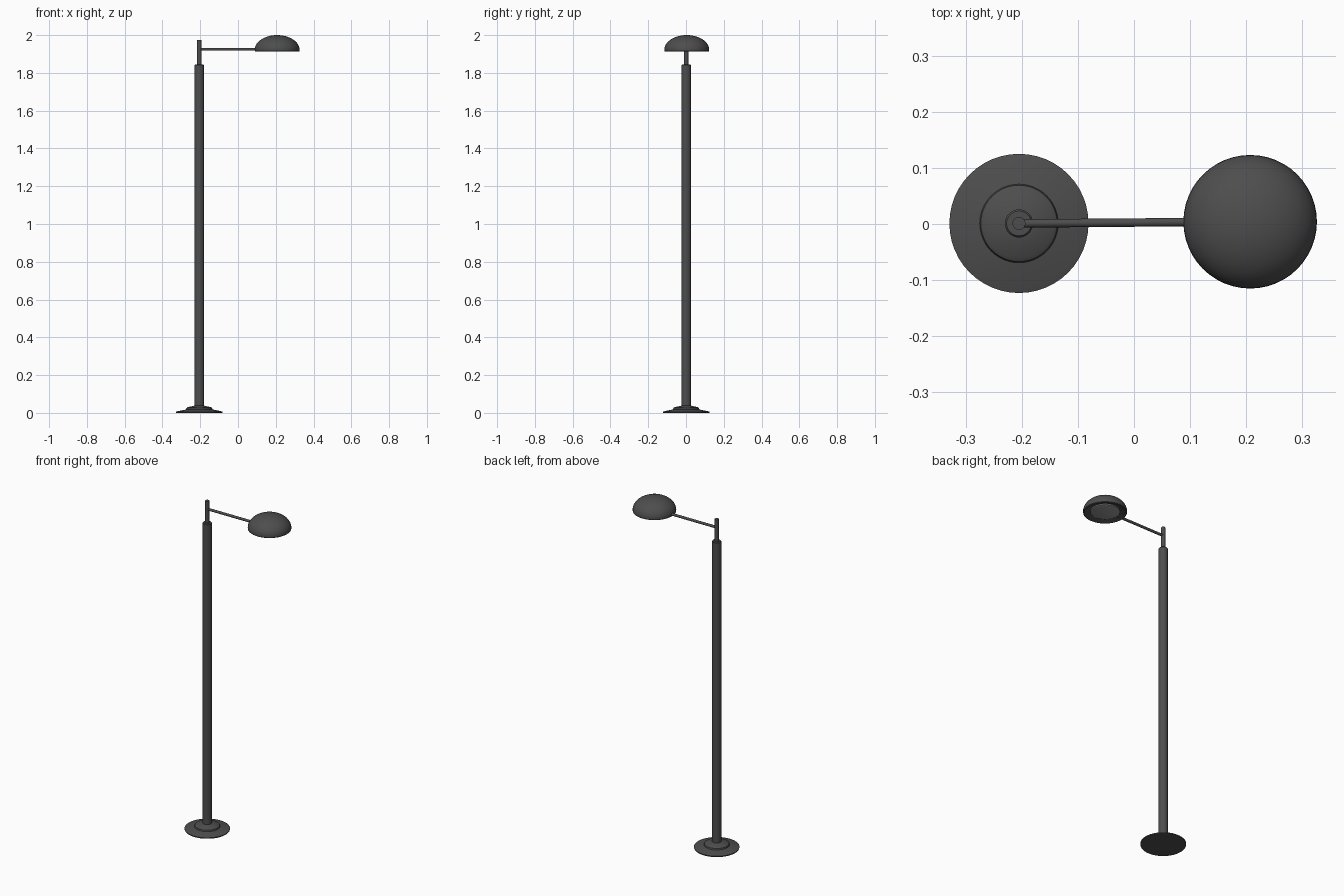
import bpy, bmesh, math
from mathutils import Vector

if "Cube" in bpy.data.objects:
    bpy.data.objects.remove(bpy.data.objects["Cube"])


def material(name, v):
    m = bpy.data.materials.new(name)
    m.diffuse_color = (v, v, v, 1)
    m.use_nodes = True
    m.node_tree.nodes["Principled BSDF"].inputs["Base Color"].default_value = m.diffuse_color
    return m


DARK = material("dark_metal", 0.075)
LENS = material("lens_grey", 0.3)
POST_X, HEAD_X, HEAD_Y = -0.205, 0.207, 0.004


def finish(obj, mat, angle=35):
    obj.data.materials.append(mat)
    bpy.ops.object.select_all(action='DESELECT')
    obj.select_set(True)
    bpy.context.view_layer.objects.active = obj
    bpy.ops.object.shade_smooth_by_angle(angle=math.radians(angle))
    return obj


def lathe(name, profile, x, y, mat, steps=48, angle=35):
    """Spin a (radius, z) profile around a vertical axis."""
    bm = bmesh.new()
    vs = [bm.verts.new((r, 0, z)) for r, z in profile]
    edges = [bm.edges.new(p) for p in zip(vs, vs[1:])]
    bmesh.ops.spin(bm, geom=vs + edges, cent=(0, 0, 0), axis=(0, 0, 1),
                   angle=math.tau, steps=steps, use_merge=False)
    bmesh.ops.remove_doubles(bm, verts=bm.verts, dist=1e-5)
    bmesh.ops.recalc_face_normals(bm, faces=bm.faces)
    me = bpy.data.meshes.new(name)
    bm.to_mesh(me)
    bm.free()
    obj = bpy.data.objects.new(name, me)
    obj.location = (x, y, 0)
    bpy.context.collection.objects.link(obj)
    return finish(obj, mat, angle)


def rod(name, a, b, radius, mat):
    a, b = Vector(a), Vector(b)
    bpy.ops.mesh.primitive_cylinder_add(vertices=24, radius=radius,
                                        depth=(b - a).length, location=(a + b) / 2)
    obj = bpy.context.object
    obj.name = name
    obj.rotation_euler = (b - a).to_track_quat('Z', 'Y').to_euler()
    return finish(obj, mat)


# Stepped round foot
lathe("base", [(0, 0), (0.123, 0), (0.124, 0.006), (0.115, 0.009), (0.07, 0.018),
               (0.068, 0.026), (0.062, 0.030), (0.035, 0.036), (0.024, 0.039), (0, 0.039)],
      POST_X, 0.001, DARK)

# Main post with a softened top edge
lathe("post", [(0, 0.03), (0.025, 0.03), (0.025, 1.841), (0.022, 1.845), (0, 1.845)],
      POST_X, 0.001, DARK)

# Thin upper stem and side arm
rod("stem", (POST_X, 0.001, 1.84), (POST_X, 0.001, 1.975), 0.0115, DARK)
rod("arm", (POST_X, 0.001, 1.925), (HEAD_X - 0.09, 0.0035, 1.925), 0.0075, DARK)

# Domed lamp head with a recessed underside
dome = [(0.119 * math.sin(t), 1.922 + 0.078 * math.cos(t))
        for t in (i * math.pi / 24 for i in range(13))]
rim = [(0.118, 1.915), (0.114, 1.912), (0.108, 1.913), (0.08, 1.925), (0, 1.925)]
lathe("lamp_head", dome + rim, HEAD_X, HEAD_Y, DARK)

# Lens disc
lathe("lens", [(0, 1.924), (0.08, 1.924), (0.08, 1.918), (0.075, 1.916), (0, 1.916)],
      HEAD_X, HEAD_Y, LENS)
